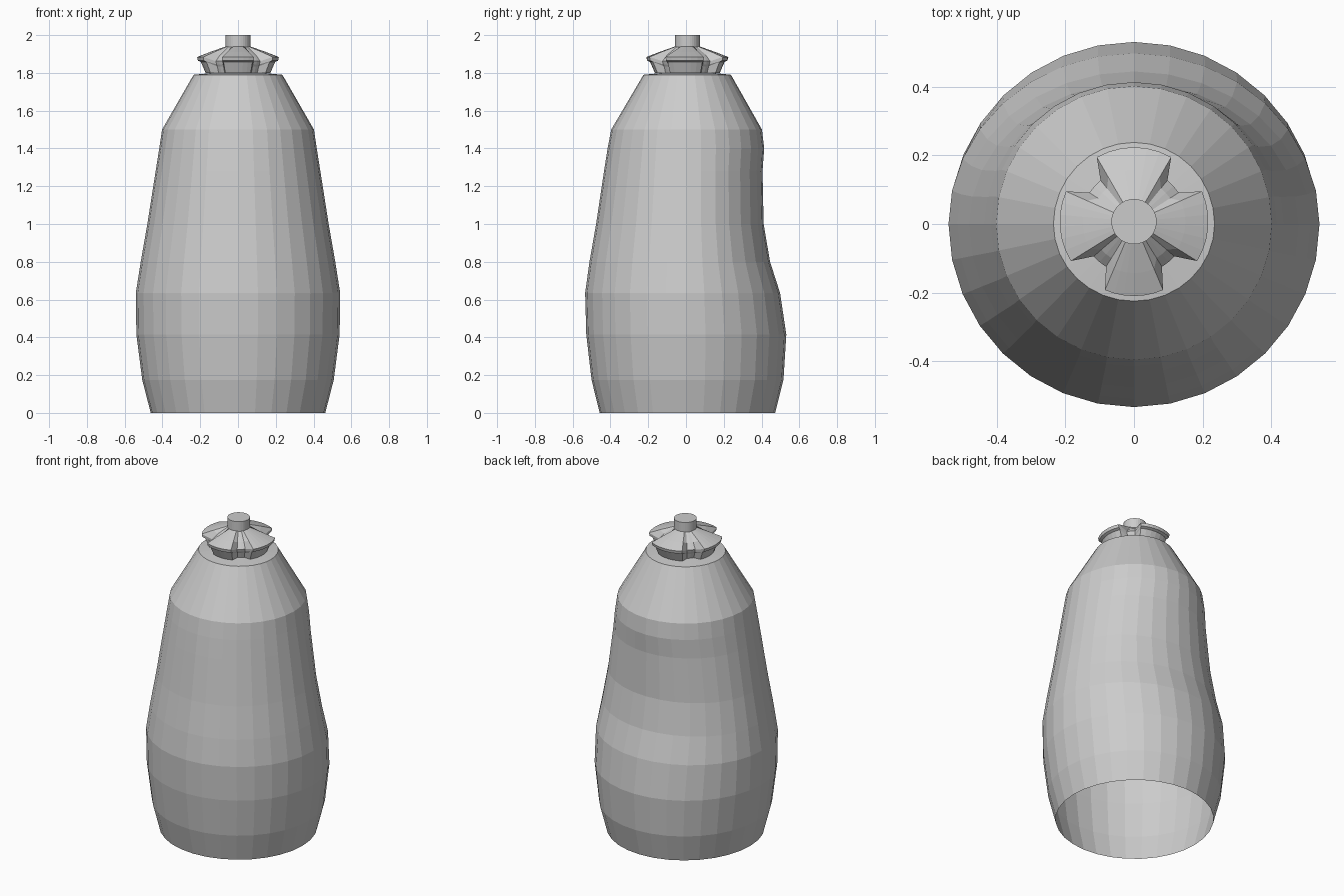
import bpy, bmesh, math

if "Cube" in bpy.data.objects:
    bpy.data.objects.remove(bpy.data.objects["Cube"])


def make_object(name, rings, cap_bottom=False, cap_top=False):
    """Skin a stack of equal-length rings into a flat-shaded mesh."""
    bm = bmesh.new()
    loops = [[bm.verts.new(p) for p in ring] for ring in rings]
    n = len(loops[0])
    for a, b in zip(loops, loops[1:]):
        for i in range(n):
            j = (i + 1) % n
            bm.faces.new((a[i], a[j], b[j], b[i]))
    if cap_bottom:
        bm.faces.new(loops[0][::-1])
    if cap_top:
        bm.faces.new(loops[-1])
    bmesh.ops.recalc_face_normals(bm, faces=bm.faces)
    me = bpy.data.meshes.new(name)
    bm.to_mesh(me)
    bm.free()
    ob = bpy.data.objects.new(name, me)
    bpy.context.collection.objects.link(ob)
    return ob


CY = 0.007  # slight rearward offset of the top parts

# Body: open at the bottom, with a dented back
# (z, half width in x, front depth, back depth)
SECTIONS = [
    (0.00, 0.462, 0.457, 0.472),
    (0.175, 0.507, 0.500, 0.516),
    (0.415, 0.538, 0.528, 0.531),
    (0.635, 0.541, 0.534, 0.498),
    (0.80, 0.515, 0.511, 0.445),
    (1.00, 0.480, 0.476, 0.411),
    (1.28, 0.436, 0.434, 0.405),
    (1.40, 0.417, 0.415, 0.414),
    (1.50, 0.402, 0.396, 0.402),
    (1.79, 0.235, 0.225, 0.238),
    (1.803, 0.10, 0.09, 0.11),
]
SIDES = 32
rings = []
for z, rx, front, back in SECTIONS:
    ring = []
    for i in range(SIDES):
        a = 2 * math.pi * i / SIDES
        s = math.sin(a)
        ring.append((rx * math.cos(a), s * (back if s > 0 else front), z))
    rings.append(ring)
make_object("body", rings, cap_top=True)

# Cap: four lobes separated by notches
LOBE = [(0.172, 1.80), (0.197, 1.858), (0.213, 1.865), (0.217, 1.884),
        (0.15, 1.910), (0.06, 1.942)]
NOTCH = [(0.135, 1.80), (0.145, 1.835), (0.150, 1.845), (0.155, 1.862),
         (0.125, 1.895), (0.06, 1.942)]
# (lobe start, lobe end) in degrees
LOBES = [(-32, 24), (60, 120), (156, 212), (247, 293)]
columns = []
for k, (start, end) in enumerate(LOBES):
    for i in range(7):
        columns.append((start + (end - start) * i / 6, LOBE))
    following = LOBES[(k + 1) % 4][0] + (360 if k == 3 else 0)
    gap = following - end
    for f in (0.25, 0.5, 0.75):
        columns.append((end + gap * f, NOTCH))
rings = []
for level in range(len(LOBE)):
    ring = []
    for deg, profile in columns:
        r, z = profile[level]
        a = math.radians(deg)
        ring.append((r * math.cos(a), r * math.sin(a) + CY, z))
    rings.append(ring)
make_object("lobed_cap", rings, cap_bottom=True, cap_top=True)

# Stem
rings = [[(0.066 * math.cos(2 * math.pi * i / SIDES),
           0.066 * math.sin(2 * math.pi * i / SIDES) + CY, z)
          for i in range(SIDES)] for z in (1.92, 2.0)]
make_object("stem", rings, cap_top=True)
